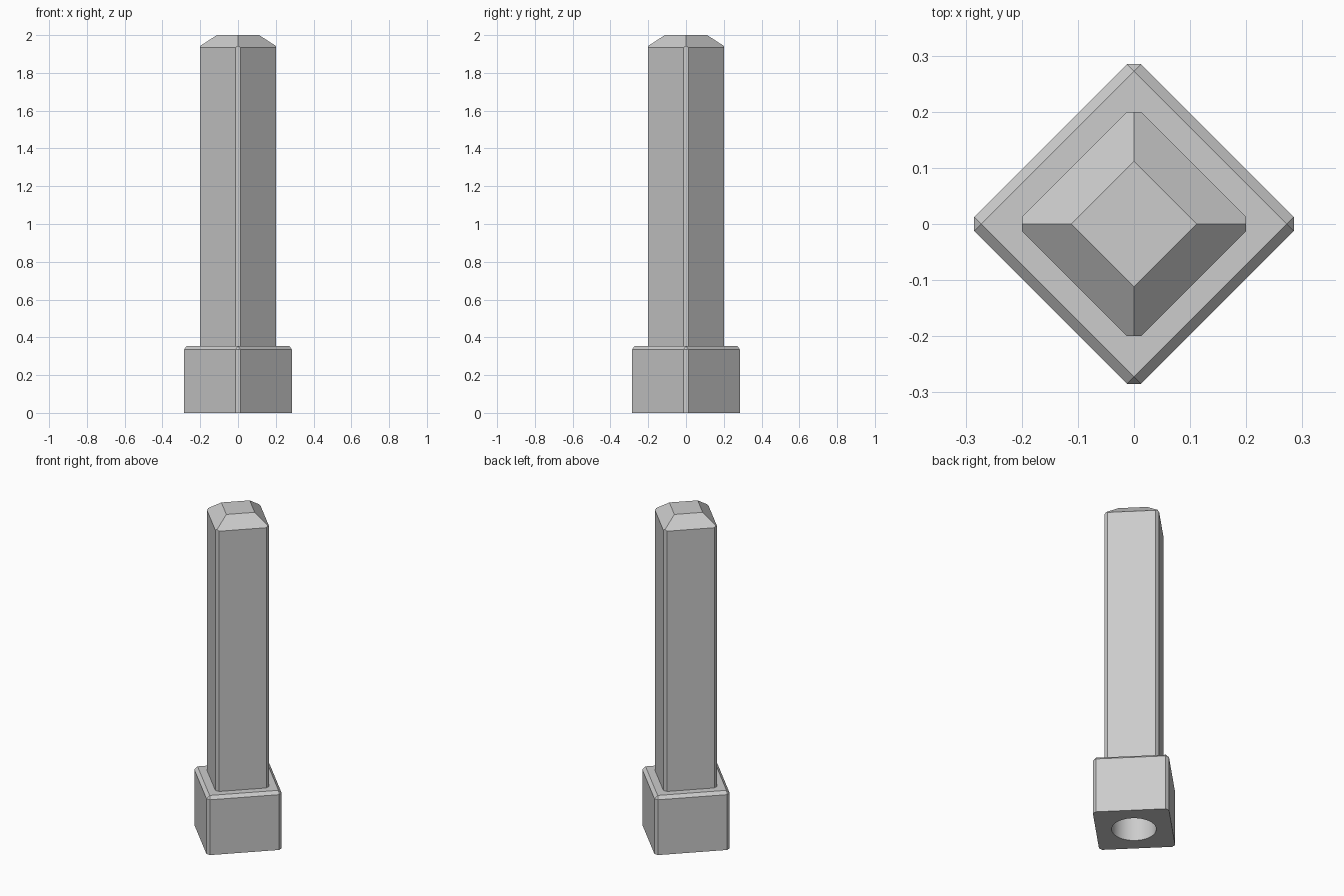
import bpy, bmesh, math

if "Cube" in bpy.data.objects:
    bpy.data.objects.remove(bpy.data.objects["Cube"])

grey = bpy.data.materials.new("plain grey")
grey.diffuse_color = (0.604, 0.604, 0.604, 1)
grey.use_nodes = True
grey.node_tree.nodes["Principled BSDF"].inputs["Base Color"].default_value = grey.diffuse_color

H = 0.0125   # half width of the cut vertical corners


def cut_diamond(r, z):
    """Diamond outline with flattened corners at distance r."""
    pts = []
    for k in range(4):
        c, s = round(math.cos(k * math.pi / 2)), round(math.sin(k * math.pi / 2))
        for t in (-H, H):
            pts.append((r * c - t * s, r * s + t * c, z))
    return pts


def diamond(r, z):
    return [(r, 0, z), (0, r, z), (-r, 0, z), (0, -r, z)]


def hull_part(name, points):
    """Flat-faced convex solid through the given corner points."""
    bm = bmesh.new()
    for p in points:
        bm.verts.new(p)
    bmesh.ops.convex_hull(bm, input=bm.verts[:])
    bmesh.ops.dissolve_limit(bm, angle_limit=math.radians(1),
                             verts=bm.verts[:], edges=bm.edges[:])
    bmesh.ops.recalc_face_normals(bm, faces=bm.faces[:])
    me = bpy.data.meshes.new(name)
    bm.to_mesh(me)
    bm.free()
    ob = bpy.data.objects.new(name, me)
    bpy.context.collection.objects.link(ob)
    me.materials.append(grey)
    return ob


# Square base block with chamfered corners and top rim
base = hull_part("base", cut_diamond(0.285, 0) + cut_diamond(0.285, 0.336)
                 + diamond(0.272, 0.354))

# Tall post with a hipped, flat-topped cap
post = hull_part("post", cut_diamond(0.2, 0.354) + cut_diamond(0.2, 1.935)
                 + diamond(0.2, 1.943) + diamond(0.112, 2.0))

# Round socket in the underside of the base
bpy.ops.mesh.primitive_cylinder_add(vertices=48, radius=0.123, depth=0.6,
                                    location=(0, 0, 0))
cutter = bpy.context.object
cutter.name = "socket_cutter"
cutter.data.materials.append(grey)
cutter.hide_render = True
cutter.hide_set(True)
mod = base.modifiers.new("socket", 'BOOLEAN')
mod.operation = 'DIFFERENCE'
mod.solver = 'EXACT'
mod.object = cutter
bpy.ops.object.select_all(action='DESELECT')
bpy.context.view_layer.objects.active = base
base.select_set(True)
bpy.ops.object.modifier_apply(modifier=mod.name)
bpy.data.objects.remove(cutter)

# Smooth socket wall, crisp block edges
bpy.ops.object.shade_smooth_by_angle(angle=math.radians(20))
